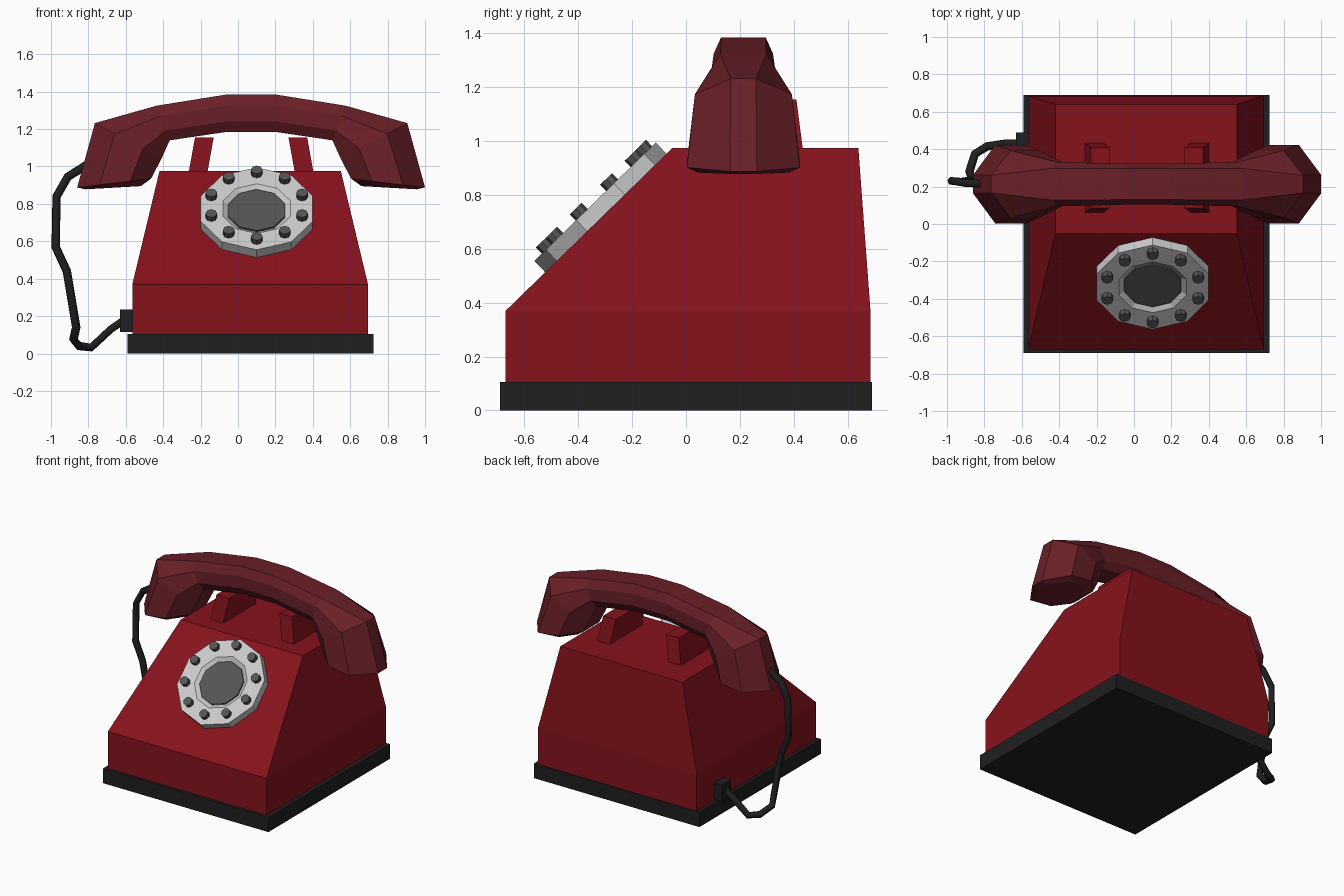
import bpy, bmesh, math
from mathutils import Vector, Matrix

if "Cube" in bpy.data.objects:
    bpy.data.objects.remove(bpy.data.objects["Cube"])


def material(name, rgb):
    m = bpy.data.materials.new(name)
    m.diffuse_color = (*rgb, 1)
    m.use_nodes = True
    m.node_tree.nodes["Principled BSDF"].inputs["Base Color"].default_value = m.diffuse_color
    return m


RED = material("red", (0.24, 0.006, 0.012))
MAROON = material("maroon", (0.14, 0.014, 0.02))
BLACK = material("black", (0.014, 0.014, 0.014))
DARK = material("dark_grey", (0.09, 0.09, 0.09))
SILVER = material("silver", (0.52, 0.52, 0.52))


def loft(name, rings, mat, matrix=Matrix()):
    """Skin a list of equal-length point rings and cap both ends."""
    bm = bmesh.new()
    vs = [[bm.verts.new(p) for p in ring] for ring in rings]
    n = len(vs[0])
    for a, b in zip(vs, vs[1:]):
        for i in range(n):
            j = (i + 1) % n
            bm.faces.new((a[i], a[j], b[j], b[i]))
    bm.faces.new(vs[0])
    bm.faces.new(vs[-1])
    bmesh.ops.recalc_face_normals(bm, faces=bm.faces)
    me = bpy.data.meshes.new(name)
    bm.to_mesh(me)
    bm.free()
    me.materials.append(mat)
    ob = bpy.data.objects.new(name, me)
    ob.matrix_world = matrix
    bpy.context.collection.objects.link(ob)
    return ob


def rect(x0, x1, y0, y1, z):
    return [(x0, y0, z), (x1, y0, z), (x1, y1, z), (x0, y1, z)]


def circle(r, z, n, start=0.0, cx=0.0, cy=0.0):
    return [(cx + r * math.cos(start + math.tau * i / n),
             cy + r * math.sin(start + math.tau * i / n), z) for i in range(n)]


# Base plate and sloped body
loft("base_plate", [rect(-.59, .725, -.69, .69, 0), rect(-.59, .725, -.69, .69, .105)], BLACK)
loft("body", [rect(-.565, .695, -.67, .685, .1),
              rect(-.565, .695, -.67, .685, .37),
              rect(-.42, .55, -.05, .64, .975)], RED)

# Cradle supports leaning towards the middle
for side, name in ((-1, "cradle_left"), (1, "cradle_right")):
    def span(a, b):
        return sorted((.07 + side * a, .07 + side * b))
    loft(name, [rect(*span(.235, .335), .06, .435, .96),
                rect(*span(.2, .3), .085, .41, 1.155)], RED)

# Handset: octagonal sections given as outer point, inner point, half width, flat half widths
CX, CY = .07, .213
stations = [  # outer x, z, inner x, z, half width, outer flat, inner flat
    (.20, 1.385, .20, 1.185, .110, .083, .075),
    (.575, 1.325, .505, 1.14, .118, .085, .08),
    (.905, 1.232, .55, 1.04, .180, .047, .09),
    (1.0, .888, .605, .935, .210, .05, .09),
    (.955, .878, .66, .895, .168, .04, .07),
]


def section(ox, oz, ix, iz, w, a, b, side):
    prof = [(0, a), (.3, w), (.72, w), (1, b), (1, -b), (.72, -w), (.3, -w), (0, -a)]
    return [(CX + side * (ox + (ix - ox) * t - CX), CY + y, oz + (iz - oz) * t) for t, y in prof]


loft("handset", [section(*s, -1) for s in reversed(stations)]
     + [section(*s, 1) for s in stations], MAROON)

# Dial lies on the slope: local z is the slope normal
up = Vector((0, .62, .605)).normalized()
normal = Vector((1, 0, 0)).cross(up)
frame = Matrix.Translation((.1, -.296, .732)) @ Matrix((Vector((1, 0, 0)), up, normal)).transposed().to_4x4()
S = math.pi / 2
loft("dial_ring", [circle(.315, -.01, 10, S), circle(.315, .06, 10, S),
                   circle(.19, .06, 10, S), circle(.16, .04, 10, S)], SILVER, frame)
loft("dial_centre", [circle(.158, .03, 10, S), circle(.158, .05, 10, S)], DARK, frame)
for i in range(10):
    ang = S + math.tau * i / 10
    x, y = .255 * math.cos(ang), .255 * math.sin(ang) + .01
    loft(f"dial_button_{i + 1}", [circle(.031, .05, 8, 0, x, y), circle(.031, .092, 8, 0, x, y)],
         DARK, frame)

# Cord plug and cord
loft("cord_plug", [rect(-.63, -.55, .39, .49, .115), rect(-.63, -.55, .39, .49, .235)], BLACK)
path = [(-.60, .43, .185), (-.68, .43, .13), (-.785, .415, .032), (-.85, .375, .04), (-.88, .28, .075),
        (-.865, .235, .14), (-.915, .225, .44), (-.975, .23, .57), (-.97, .23, .84),
        (-.91, .22, .945), (-.79, .213, 1.02)]
cu = bpy.data.curves.new("cord", 'CURVE')
cu.dimensions = '3D'
cu.bevel_depth = .023
cu.bevel_resolution = 1
cu.use_fill_caps = True
sp = cu.splines.new('POLY')
sp.points.add(len(path) - 1)
for pt, co in zip(sp.points, path):
    pt.co = (*co, 1)
cu.materials.append(BLACK)
cord = bpy.data.objects.new("cord", cu)
bpy.context.collection.objects.link(cord)
